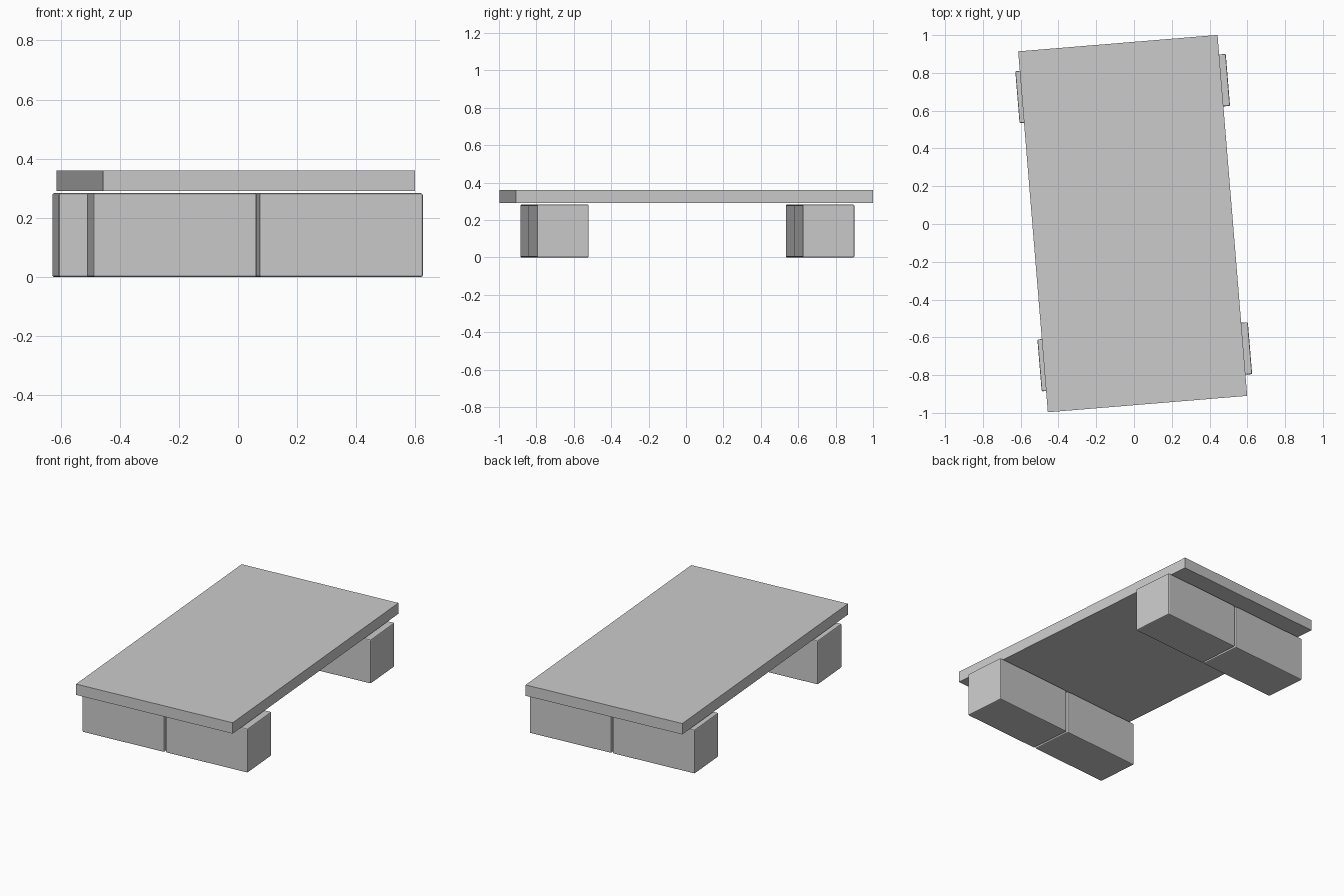
import bpy
from math import radians, sin, cos

if "Cube" in bpy.data.objects:
    bpy.data.objects.remove(bpy.data.objects["Cube"])

ANGLE = radians(4.7)   # whole model is turned slightly clockwise-to-square


def box(name, centre, size, bevel=0.0):
    bpy.ops.mesh.primitive_cube_add(size=1, location=centre, rotation=(0, 0, ANGLE))
    ob = bpy.context.object
    ob.name = name
    ob.scale = size
    bpy.ops.object.transform_apply(location=False, rotation=False, scale=True)
    if bevel:
        mod = ob.modifiers.new("edge_bevel", 'BEVEL')
        mod.width = bevel
        mod.segments = 2
    return ob


# Flat table top
box("table_top", (-0.007, 0.002, 0.325), (1.059, 1.917, 0.07))

# Two rows of paired supporting blocks
LENGTH, DEPTH, HEIGHT, GAP = 0.554, 0.276, 0.283, 0.01
for row, (cx, cy) in {"front": (0.057, -0.703), "back": (-0.06, 0.717)}.items():
    for side, s in (("left", -1), ("right", 1)):
        d = s * (LENGTH + GAP) / 2
        box(f"{row}_{side}_block",
            (cx + d * cos(ANGLE), cy + d * sin(ANGLE), HEIGHT / 2),
            (LENGTH, DEPTH, HEIGHT), bevel=0.006)
